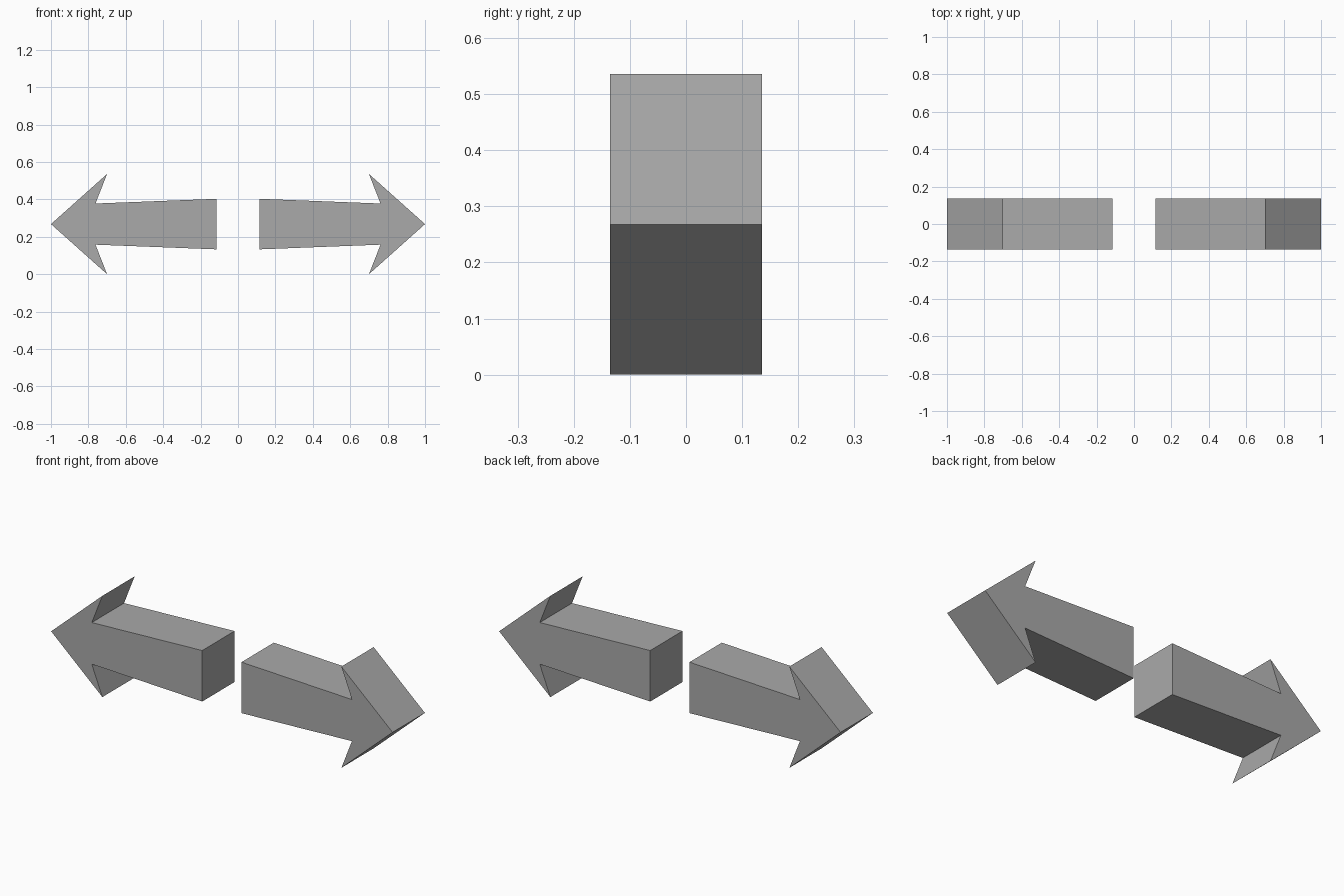
import bpy
import bmesh

if "Cube" in bpy.data.objects:
    bpy.data.objects.remove(bpy.data.objects["Cube"])

MID = 0.268        # height of the arrow axis
HALF_DEPTH = 0.135

grey = bpy.data.materials.new("mid grey")
grey.diffuse_color = (0.40, 0.40, 0.40, 1.0)
grey.use_nodes = True
grey.node_tree.nodes["Principled BSDF"].inputs["Base Color"].default_value = grey.diffuse_color

# Upper half of the arrow outline: shaft end, shaft neck, barb, tip (x, height above axis)
upper = [(0.115, 0.135), (0.762, 0.110), (0.700, 0.268), (1.0, 0.0)]
outline = upper + [(x, -h) for x, h in reversed(upper[:-1])]


def arrow(name, side):
    """Extrude the outline along y, pointing towards side * x."""
    bm = bmesh.new()
    verts = [bm.verts.new((side * x, -HALF_DEPTH, MID + h)) for x, h in outline]
    face = bm.faces.new(verts)
    ext = bmesh.ops.extrude_face_region(bm, geom=[face])
    moved = [v for v in ext["geom"] if isinstance(v, bmesh.types.BMVert)]
    bmesh.ops.translate(bm, verts=moved, vec=(0, 2 * HALF_DEPTH, 0))
    bmesh.ops.recalc_face_normals(bm, faces=bm.faces)
    mesh = bpy.data.meshes.new(name)
    bm.to_mesh(mesh)
    bm.free()
    mesh.materials.append(grey)
    bpy.context.collection.objects.link(bpy.data.objects.new(name, mesh))


# Two arrows pointing away from each other
arrow("right_arrow", 1)
arrow("left_arrow", -1)
